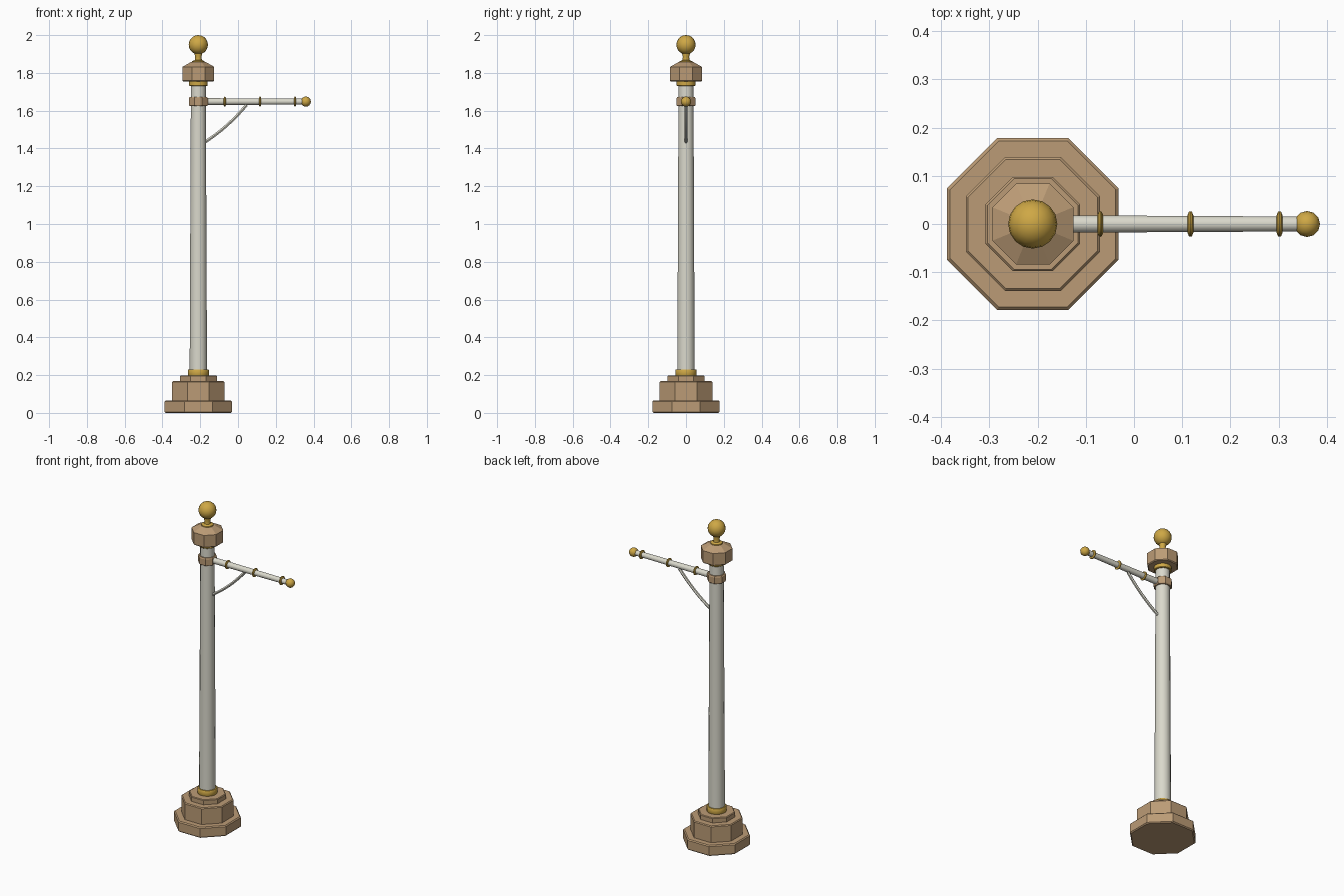
import bpy, bmesh, math
from mathutils import Matrix, Vector

if "Cube" in bpy.data.objects:
    bpy.data.objects.remove(bpy.data.objects["Cube"])

POST_X = -0.21
ARM_Z = 1.648


def material(name, colour):
    m = bpy.data.materials.new(name)
    m.use_nodes = True
    m.diffuse_color = (*colour, 1)
    m.node_tree.nodes["Principled BSDF"].inputs["Base Color"].default_value = (*colour, 1)
    return m


stone = material("tan stone", (0.50, 0.33, 0.18))
gold = material("gold", (0.62, 0.39, 0.06))
ivory = material("ivory paint", (0.70, 0.69, 0.60))


def finish(obj, mat, smooth=True):
    obj.data.materials.append(mat)
    if smooth:
        bpy.ops.object.select_all(action='DESELECT')
        obj.select_set(True)
        bpy.context.view_layer.objects.active = obj
        bpy.ops.object.shade_smooth_by_angle(angle=math.radians(35))
    return obj


def lathe(name, profile, mat, sides=16, along_x=False):
    """Closed solid turned from (radius, distance) pairs, on the post axis or the arm axis."""
    bm = bmesh.new()
    rings = []
    for r, d in profile:
        ring = []
        for i in range(sides):
            a = math.tau * (i + 0.5) / sides
            ring.append(bm.verts.new((r * math.cos(a), r * math.sin(a), d)))
        rings.append(ring)
    for low, high in zip(rings, rings[1:]):
        for i in range(sides):
            j = (i + 1) % sides
            bm.faces.new((low[i], low[j], high[j], high[i]))
    bm.faces.new(rings[0][::-1])
    bm.faces.new(rings[-1])
    if along_x:
        bm.transform(Matrix.Translation((0, 0, ARM_Z)) @ Matrix.Rotation(math.pi / 2, 4, 'Y'))
    else:
        bm.transform(Matrix.Translation((POST_X, 0, 0)))
    bmesh.ops.recalc_face_normals(bm, faces=bm.faces)
    mesh = bpy.data.meshes.new(name)
    bm.to_mesh(mesh)
    bm.free()
    obj = bpy.data.objects.new(name, mesh)
    bpy.context.collection.objects.link(obj)
    return finish(obj, mat, sides > 8)


def octagon(name, profile, mat):
    """Eight-sided block whose profile gives centre-to-flat distances."""
    k = 1 / math.cos(math.pi / 8)
    return lathe(name, [(r * k, z) for r, z in profile], mat, 8)


def ball(name, centre, radius, mat, segments, rings):
    bpy.ops.mesh.primitive_uv_sphere_add(segments=segments, ring_count=rings,
                                         radius=radius, location=centre)
    obj = bpy.context.object
    obj.name = name
    return finish(obj, mat)


def tier(name, r, low, high, bevel):
    octagon(name, [(r - bevel, low), (r, low + bevel), (r, high - bevel), (r - bevel, high)], stone)


# Stepped stone base
tier("base_plinth", 0.178, 0, 0.066, 0.006)
tier("base_block", 0.139, 0.06, 0.168, 0.005)
tier("base_step", 0.098, 0.16, 0.198, 0.004)

# Post with its gold rings and arm collar
lathe("post", [(0.047, 0.19), (0.040, 1.77)], ivory)
lathe("post_lower_ring", [(0.054, 0.195), (0.057, 0.2), (0.057, 0.226), (0.054, 0.231)], gold)
lathe("post_upper_ring", [(0.047, 1.73), (0.05, 1.733), (0.05, 1.757), (0.047, 1.76)], gold)
octagon("arm_collar", [(0.046, 1.624), (0.05, 1.63), (0.05, 1.666), (0.046, 1.672)], stone)

# Cap and finial
octagon("cap", [(0.079, 1.754), (0.084, 1.759), (0.084, 1.832), (0.04, 1.857)], stone)
lathe("finial_neck", [(0.036, 1.85), (0.034, 1.862), (0.019, 1.868), (0.017, 1.885),
                      (0.022, 1.905), (0.022, 1.92)], gold)
ball("finial_ball", (POST_X, 0, 1.949), 0.051, gold, 16, 10)

# Side arm with rings and an end ball
lathe("arm", [(0.019, POST_X), (0.016, 0.345)], ivory, 12, along_x=True)
for i, x in enumerate((-0.07, 0.117, 0.302)):
    lathe(f"arm_ring_{i + 1}", [(0.019, x - 0.006), (0.026, x - 0.003), (0.027, x),
                                (0.026, x + 0.003), (0.019, x + 0.006)], gold, 16, along_x=True)
ball("arm_end_ball", (0.359, 0, ARM_Z), 0.027, gold, 12, 8)

# Curved brace under the arm
curve = bpy.data.curves.new("brace", 'CURVE')
curve.dimensions = '3D'
curve.bevel_depth = 0.009
curve.bevel_resolution = 1
curve.resolution_u = 8
curve.use_fill_caps = True
spline = curve.splines.new('BEZIER')
spline.bezier_points.add(1)
start, bend, end = Vector((-0.178, 0, 1.432)), Vector((-0.055, 0, 1.51)), Vector((0.045, 0, 1.63))
for point, co in zip(spline.bezier_points, (start, end)):
    point.co = co
    toward = co.lerp(bend, 2 / 3)
    point.handle_left_type = point.handle_right_type = 'FREE'
    point.handle_left = point.handle_right = toward
brace = bpy.data.objects.new("brace", curve)
bpy.context.collection.objects.link(brace)
bpy.ops.object.select_all(action='DESELECT')
brace.select_set(True)
bpy.context.view_layer.objects.active = brace
bpy.ops.object.convert(target='MESH')
finish(bpy.context.object, ivory)
